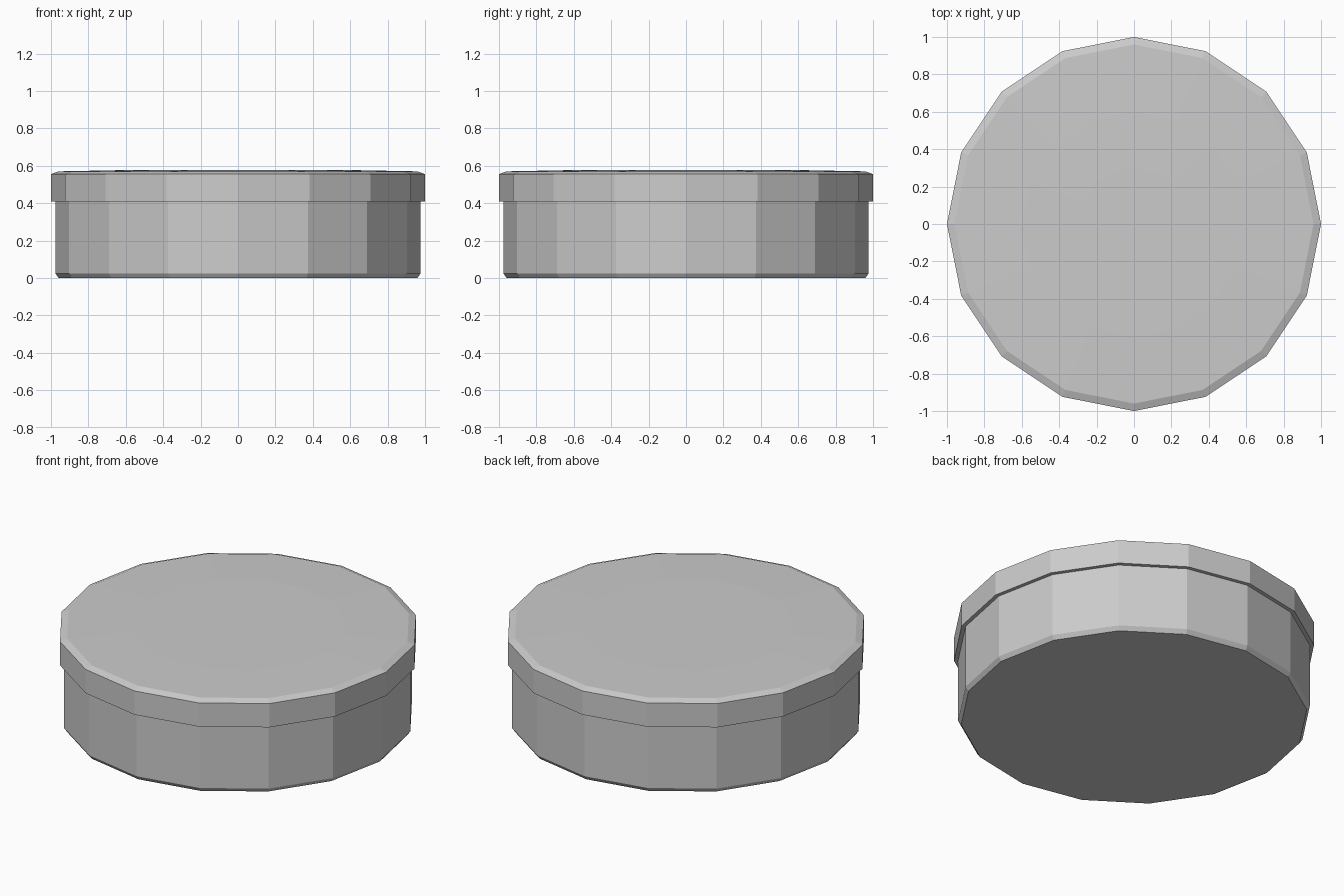
import bpy, bmesh
from math import cos, sin, tau

if "Cube" in bpy.data.objects:
    bpy.data.objects.remove(bpy.data.objects["Cube"])

SIDES = 16


def lathe(name, profile):
    """Closed flat-shaded solid from (radius, z) rings, listed bottom to top."""
    bm = bmesh.new()
    rings = [[bm.verts.new((r * cos(tau * i / SIDES), r * sin(tau * i / SIDES), z))
              for i in range(SIDES)] for r, z in profile]
    for low, high in zip(rings, rings[1:]):
        for i in range(SIDES):
            j = (i + 1) % SIDES
            bm.faces.new((low[i], low[j], high[j], high[i]))
    bm.faces.new(rings[0][::-1])
    bm.faces.new(rings[-1])
    mesh = bpy.data.meshes.new(name)
    bm.to_mesh(mesh)
    bm.free()
    obj = bpy.data.objects.new(name, mesh)
    bpy.context.collection.objects.link(obj)
    return obj


# Tin body with a chamfered foot, running up inside the lid
lathe("tin_body", [(0.96, 0), (0.977, 0.025), (0.977, 0.5)])

# Overhanging lid with a bevelled rim and a very shallow domed top
lathe("tin_lid", [(0.965, 0.41), (1, 0.41), (1, 0.555), (0.96, 0.57), (0.6, 0.577), (0.3, 0.578)])
